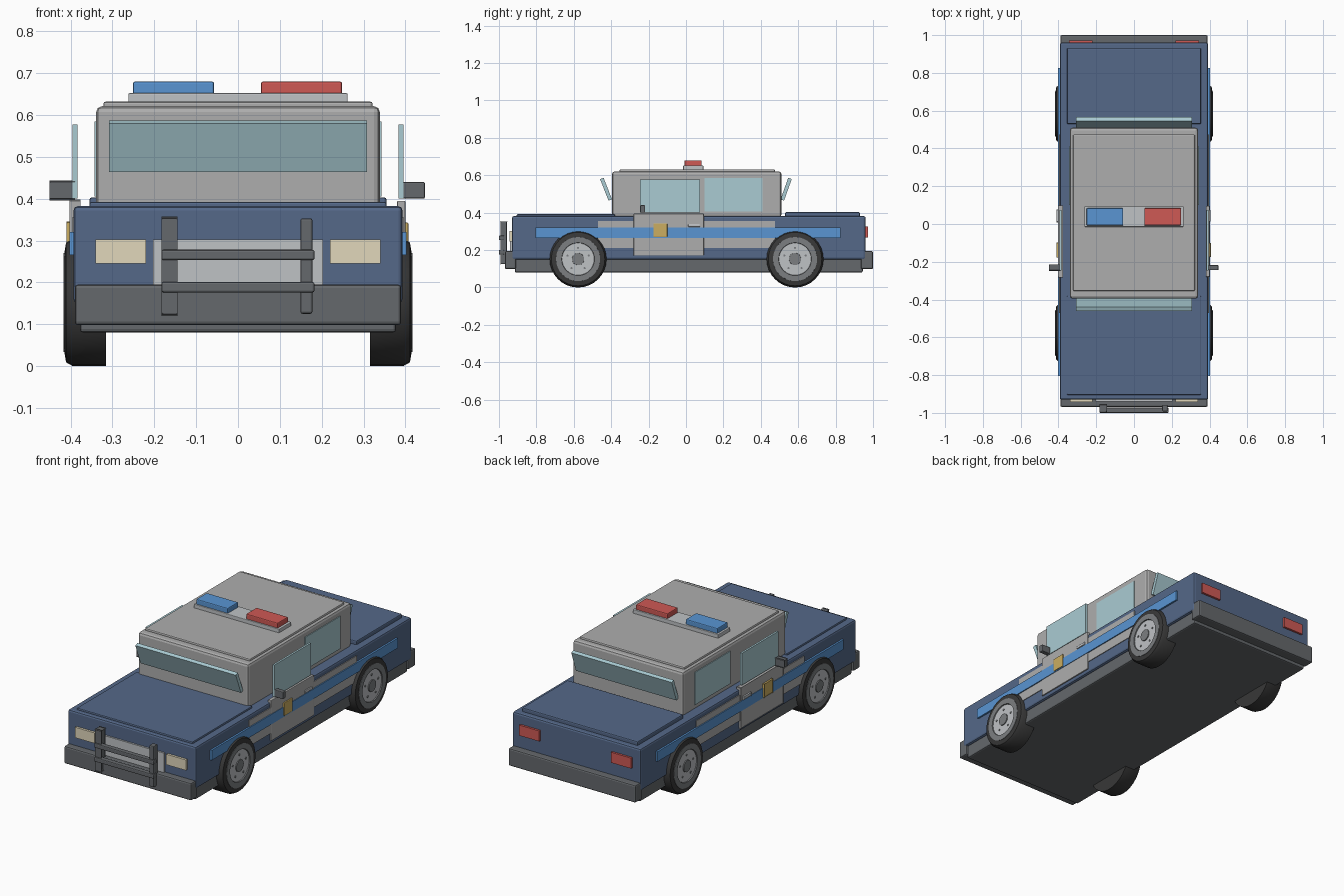
import bpy, bmesh, math
from mathutils import Matrix, Vector

if "Cube" in bpy.data.objects:
    bpy.data.objects.remove(bpy.data.objects["Cube"])

COLORS = {
    "navy": (0.09, 0.14, 0.25), "blue": (0.10, 0.30, 0.65), "red": (0.62, 0.10, 0.09),
    "dark": (0.13, 0.14, 0.15), "black": (0.04, 0.04, 0.04), "grey": (0.42, 0.42, 0.42),
    "silver": (0.52, 0.54, 0.56), "glass": (0.40, 0.60, 0.65), "cream": (0.75, 0.68, 0.50),
    "gold": (0.60, 0.42, 0.12), "rim": (0.20, 0.21, 0.22)}
MATS = {}
for n, c in COLORS.items():
    MATS[n] = bpy.data.materials.new(n)
    MATS[n].diffuse_color = (*c, 1)


def finish(name, bm, color):
    bmesh.ops.recalc_face_normals(bm, faces=bm.faces)
    me = bpy.data.meshes.new(name)
    bm.to_mesh(me)
    bm.free()
    me.materials.append(MATS[color])
    ob = bpy.data.objects.new(name, me)
    bpy.context.collection.objects.link(ob)
    return ob


def box(name, x, y, z, color, bevel=0.0, mirror=False):
    """Box from x, y, z ranges, optionally bevelled and repeated on the -x side."""
    obs = []
    for s, tag in ((1, "_right"), (-1, "_left")) if mirror else ((1, ""),):
        bm = bmesh.new()
        bmesh.ops.create_cube(bm, size=1)
        for v in bm.verts:
            v.co = Vector((s * (x[0] + (v.co.x + .5) * (x[1] - x[0])),
                           y[0] + (v.co.y + .5) * (y[1] - y[0]),
                           z[0] + (v.co.z + .5) * (z[1] - z[0])))
        if bevel:
            bmesh.ops.bevel(bm, geom=bm.edges[:], offset=bevel, segments=2,
                            profile=0.5, affect='EDGES')
        obs.append(finish(name + tag, bm, color))
    return obs


def slanted_glass(name, low, high, t):
    """Window plate running between two (y, z) points."""
    a, b = Vector(low), Vector(high)
    d = (b - a).normalized()
    n = Vector((-d.y, d.x)) * t / 2
    bm = bmesh.new()
    ends = [[bm.verts.new((x, *p)) for p in (a - n, a + n, b + n, b - n)]
            for x in (-0.308, 0.308)]
    bm.faces.new(ends[0])
    bm.faces.new(ends[1])
    for i in range(4):
        j = (i + 1) % 4
        bm.faces.new((ends[0][i], ends[0][j], ends[1][j], ends[1][i]))
    finish(name, bm, "glass")


def lathe(name, profile, center, side, color, seg=32):
    """Revolve (x, radius) points around the axle."""
    bm = bmesh.new()
    vs = [bm.verts.new((side * x, 0, r)) for x, r in profile]
    es = [bm.edges.new(p) for p in zip(vs, vs[1:])]
    bmesh.ops.spin(bm, geom=vs + es, cent=(0, 0, 0), axis=(1, 0, 0),
                   angle=2 * math.pi, steps=seg)
    bmesh.ops.remove_doubles(bm, verts=bm.verts, dist=1e-4)
    ob = finish(name, bm, color)
    ob.location = (0, *center)
    bpy.ops.object.select_all(action='DESELECT')
    ob.select_set(True)
    bpy.context.view_layer.objects.active = ob
    bpy.ops.object.shade_smooth_by_angle(angle=math.radians(30))


# Body, chassis and lids
box("chassis", (-.378, .378), (-.915, .945), (.08, .17), "dark", .008)
box("body", (-.393, .393), (-.93, .96), (.15, .382), "navy", .01)
box("hood", (-.355, .355), (-.905, -.38), (.375, .392), "navy", .005)
box("trunk_lid", (-.355, .355), (.53, .93), (.375, .403), "navy", .006)

# Cabin and roof
box("cabin", (-.339, .339), (-.395, .51), (.375, .621), "grey", .014)
box("roof", (-.322, .322), (-.355, .475), (.61, .632), "grey", .006)
slanted_glass("windshield", (-.405, .468), (-.45, .583), .02)
slanted_glass("rear_window", (.515, .468), (.556, .583), .02)
box("front_door_window", (.384, .395), (-.245, .075), (.40, .577), "glass", 0, True)
box("rear_door_window", (.33, .343), (.10, .41), (.405, .585), "glass", 0, True)

# Side panels, stripe, badge, handle, mirror
box("front_door", (.38, .40), (-.28, .095), (.17, .395), "grey", .003, True)
box("side_panel", (.38, .397), (-.47, .475), (.212, .355), "grey", 0, True)
box("side_stripe", (.38, .403), (-.805, .825), (.265, .32), "blue", 0, True)
box("door_badge", (.39, .407), (-.175, -.10), (.27, .343), "gold", .003, True)
box("door_handle", (.39, .406), (.012, .075), (.324, .34), "silver", .003, True)
box("wing_mirror", (.393, .447), (-.244, -.218), (.40, .44), "dark", .004, True)

# Light bar
box("light_bar_base", (-.262, .262), (-.015, .093), (.625, .652), "silver", .003)
box("blue_light", (-.251, -.057), (-.008, .084), (.648, .68), "blue", .005)
box("red_light", (.055, .249), (-.008, .084), (.648, .68), "red", .005)

# Front and rear details
box("front_bumper", (-.39, .39), (-.968, -.91), (.098, .195), "dark", .008)
box("rear_bumper", (-.39, .39), (.935, 1.0), (.098, .195), "dark", .008)
box("grille", (-.203, .203), (-.94, -.92), (.19, .303), "silver")
box("headlight", (.22, .34), (-.943, -.92), (.245, .303), "cream", 0, True)
box("taillight", (.22, .343), (.95, .972), (.267, .325), "red", 0, True)
box("bull_bar_post", (.149, .178), (-.992, -.957), (.125, .353), "dark", .005, True)
for tag, z in (("lower", .176), ("upper", .253)):
    box(tag + "_bull_bar_rail", (-.183, .183), (-1.0, -.972), (z, z + .025), "dark", .005)

# Wheels: tyre, rim ring, hub disc, cap and lug nuts
for end, y in (("front", -.577), ("rear", .583)):
    for s, tag in ((1, "right"), (-1, "left")):
        c, pre = (y, .152), f"{end}_{tag}_"
        lathe(pre + "tyre", [(.315, 0), (.315, .152), (.395, .152), (.411, .143),
                             (.415, .118), (.405, .112), (.405, 0)], c, s, "black")
        lathe(pre + "rim", [(.40, .12), (.417, .118), (.417, .088), (.40, .084)],
              c, s, "rim")
        lathe(pre + "hub", [(.40, .088), (.412, .086), (.412, 0)], c, s, "silver")
        lathe(pre + "hub_cap", [(.40, .034), (.417, .032), (.417, 0)], c, s, "rim")
        bm = bmesh.new()
        for i in range(5):
            a = 2 * math.pi * i / 5
            m = (Matrix.Translation((s * .412, y + .06 * math.sin(a), .152 + .06 * math.cos(a)))
                 @ Matrix.Rotation(math.pi / 2, 4, 'Y'))
            bmesh.ops.create_cone(bm, cap_ends=True, segments=8, radius1=.006,
                                  radius2=.006, depth=.006, matrix=m)
        finish(pre + "lug_nuts", bm, "rim")

for m in bpy.data.materials:
    if m.users and not m.is_grease_pencil:
        m.use_nodes = True
        m.node_tree.nodes["Principled BSDF"].inputs["Base Color"].default_value = m.diffuse_color
